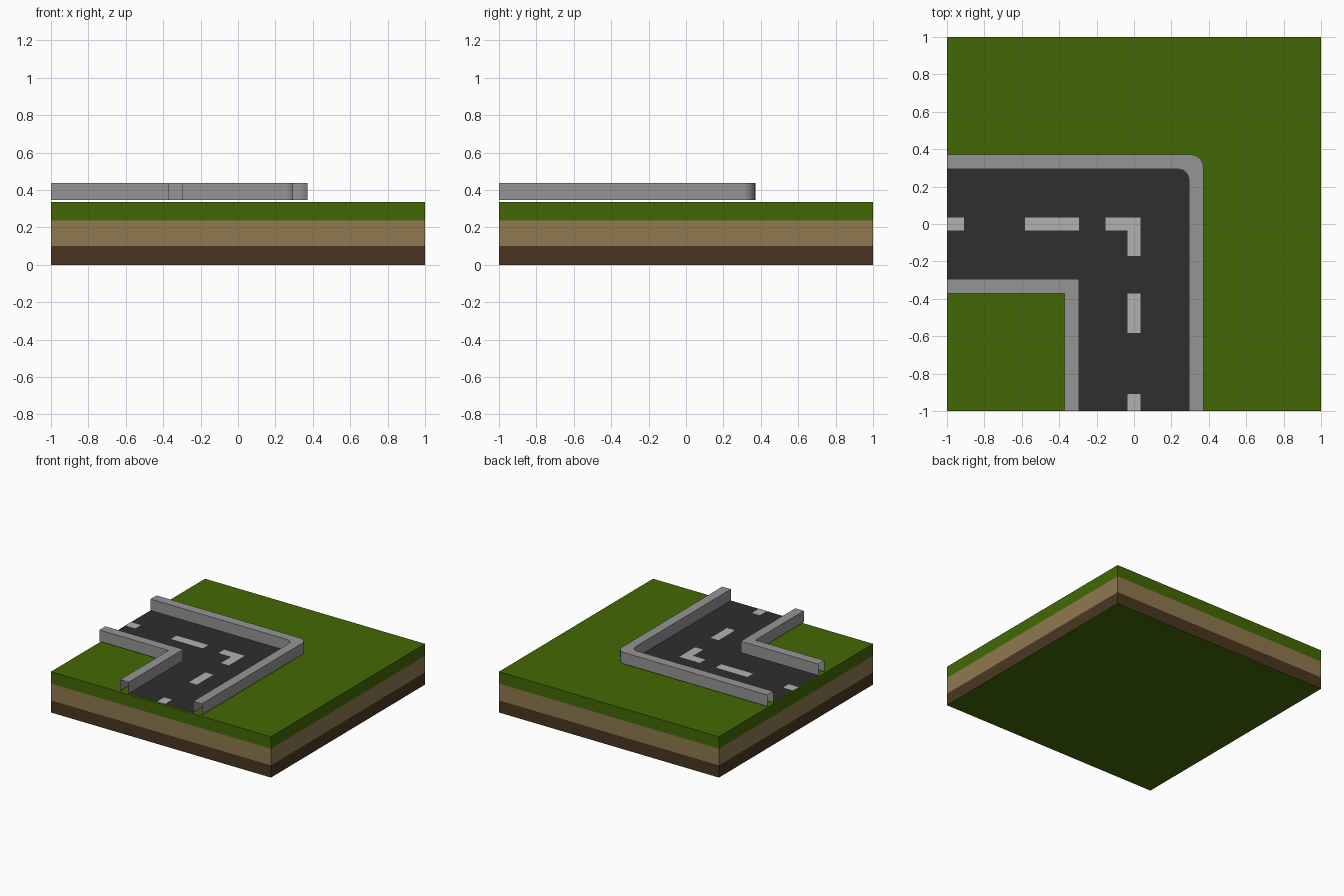
import bpy, math

if "Cube" in bpy.data.objects:
    bpy.data.objects.remove(bpy.data.objects["Cube"])


def material(name, rgb):
    # sRGB 0-255 to linear
    m = bpy.data.materials.new(name)
    m.diffuse_color = [(c / 255) ** 2.2 for c in rgb] + [1]
    m.use_nodes = True
    m.node_tree.nodes["Principled BSDF"].inputs["Base Color"].default_value = m.diffuse_color
    return m


GRASS = material("grass", (68, 104, 13))
CLAY = material("clay", (142, 120, 80))
SOIL = material("soil", (75, 57, 38))
ASPHALT = material("asphalt", (50, 50, 50))
KERB = material("kerb_stone", (148, 148, 148))
PAINT = material("road_paint", (176, 176, 176))


def make(name, verts, faces, mats, idx=None):
    me = bpy.data.meshes.new(name)
    me.from_pydata(verts, [], faces)
    for m in mats:
        me.materials.append(m)
    if idx:
        me.polygons.foreach_set("material_index", idx)
    ob = bpy.data.objects.new(name, me)
    bpy.context.collection.objects.link(ob)
    return ob


def flat(name, pts, z, mat):
    return make(name, [(x, y, z) for x, y in pts], [list(range(len(pts)))], [mat])


def kerb(name, side_a, side_b, z0, z1):
    # Open-ended, open-bottomed channel between two matching paths
    n = len(side_a)
    rows = [(side_a, z0), (side_a, z1), (side_b, z1), (side_b, z0)]
    verts = [(x, y, z) for path, z in rows for x, y in path]
    faces = [(r * n + i, r * n + i + 1, (r + 1) * n + i + 1, (r + 1) * n + i)
             for r in range(3) for i in range(n - 1)]
    return make(name, verts, faces, [KERB])


def bend(d, r, seg=6):
    # Path from the left edge round a corner at (d, d) to the front edge
    c = d - r
    arc = [(c + r * math.sin(t), c + r * math.cos(t))
           for t in (math.pi / 2 * i / seg for i in range(seg + 1))] if r else [(d, d)]
    return [(-1, d)] + arc + [(d, -1)]


# Ground block: soil, clay and grass bands, grass above and below
levels = [0, 0.10, 0.237, 0.335]
corners = [(-1, -1), (1, -1), (1, 1), (-1, 1)]
verts = [(x, y, z) for z in levels for x, y in corners]
faces = [(3, 2, 1, 0), (12, 13, 14, 15)]
idx = [0, 0]
for band, m in enumerate((2, 1, 0)):
    for i in range(4):
        a, b = band * 4 + i, band * 4 + (i + 1) % 4
        faces.append((a, b, b + 4, a + 4))
        idx.append(m)
make("ground_block", verts, faces, [GRASS, CLAY, SOIL], idx)

# Road surface
IN, OUT, ROAD_Z = 0.293, 0.371, 0.345
flat("road", [(-1, -IN), (-IN, -IN), (-IN, -1), (IN, -1), (IN, IN), (-1, IN)], ROAD_Z, ASPHALT)

# Kerbs
kerb("outer_kerb", bend(OUT, 0.068), bend(IN, 0.055), ROAD_Z, 0.438)
kerb("inner_kerb", bend(-IN, 0), bend(-OUT, 0), ROAD_Z, 0.438)

# Lane dashes on both arms, mirrored across the diagonal
W = 0.036
for k, (a, b) in enumerate([(-1, -0.908), (-0.584, -0.335 + 0.02)]):
    end = -0.295 if k else b
    flat(f"dash_left_{k}", [(a, -W), (end, -W), (end, W), (a, W)], ROAD_Z + 0.002, PAINT)
    end = -0.372 if k else b
    flat(f"dash_front_{k}", [(-W, a), (W, a), (W, end), (-W, end)], ROAD_Z + 0.002, PAINT)

# Corner dash
flat("dash_corner", [(-0.152, -W), (-W, -W), (-W, -0.17), (W, -0.17), (W, W), (-0.152, W)],
     ROAD_Z + 0.002, PAINT)
